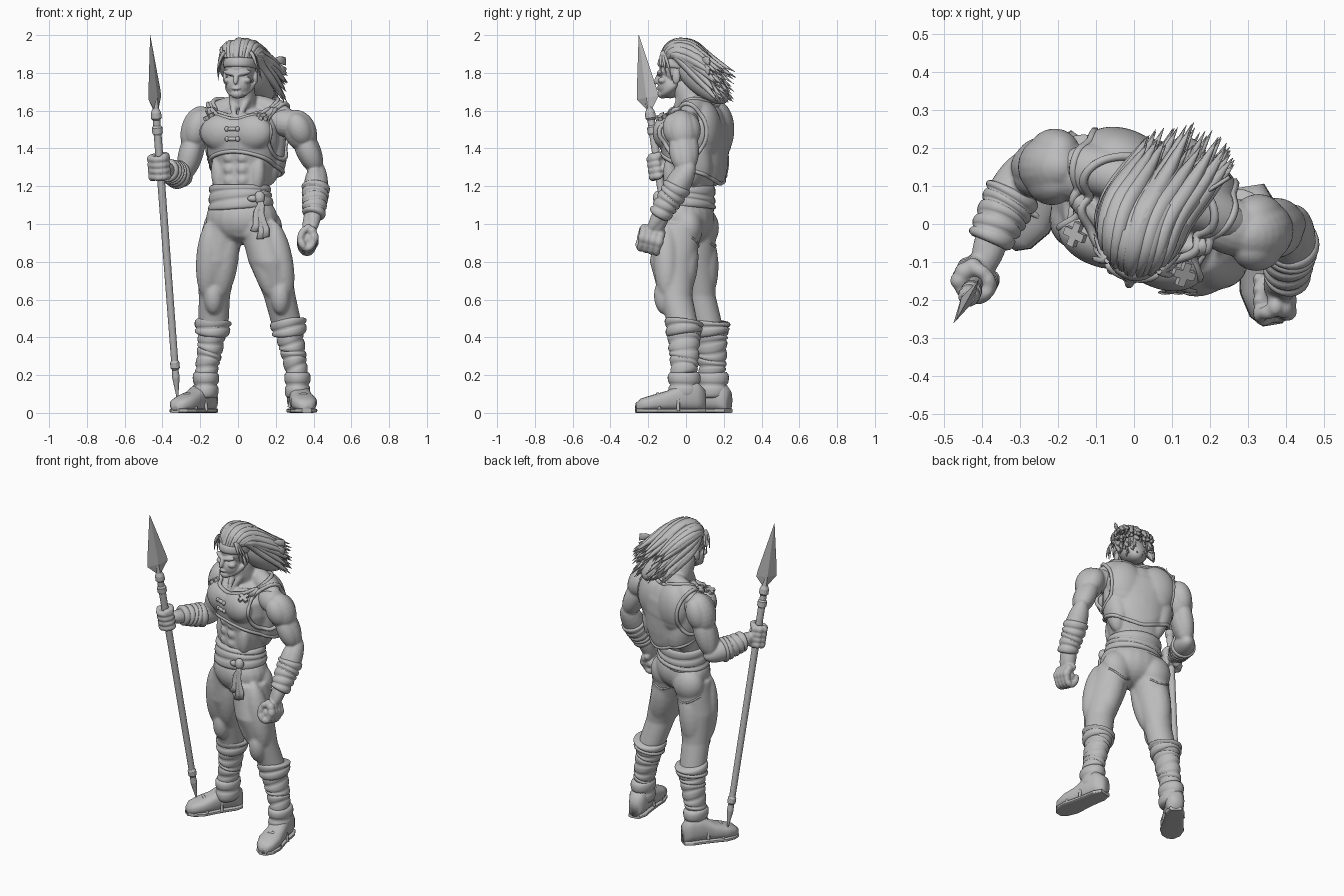
import bpy, bmesh, math, random
from mathutils import Matrix, Vector as V
from mathutils.bvhtree import BVHTree

cube = bpy.data.objects.get("Cube")
if cube:
    bpy.data.objects.remove(cube, do_unlink=True)
random.seed(4)
SIDES = (-1, 1)
grey = bpy.data.materials.new("plain grey")
grey.use_nodes = True
grey.diffuse_color = (.5, .5, .5, 1)
grey.node_tree.nodes["Principled BSDF"].inputs["Base Color"].default_value = grey.diffuse_color


def finish(name, bm, matrix=Matrix(), smooth=True):
    bmesh.ops.recalc_face_normals(bm, faces=bm.faces)
    for face in bm.faces:
        face.smooth = smooth
    mesh = bpy.data.meshes.new(name)
    bm.to_mesh(mesh)
    bm.free()
    mesh.materials.append(grey)
    ob = bpy.data.objects.new(name, mesh)
    bpy.context.scene.collection.objects.link(ob)
    ob.matrix_world = matrix
    return ob


def evaluated(ob):
    bpy.context.view_layer.update()
    return bpy.data.meshes.new_from_object(ob.evaluated_get(bpy.context.evaluated_depsgraph_get()))


def fuse(name, bm, voxel=.008, matrix=Matrix(), passes=4):
    """Blend overlapping solids into one smooth skin."""
    ob = finish(name, bm, matrix)
    remesh = ob.modifiers.new("blend", 'REMESH')
    remesh.mode, remesh.voxel_size, remesh.use_smooth_shade = 'VOXEL', voxel, True
    ob.modifiers.new("soften", 'SMOOTH').iterations = passes
    mesh = evaluated(ob)
    ob.modifiers.clear()
    ob.data = mesh
    if not mesh.materials:
        mesh.materials.append(grey)
    return ob


def frame(a, b, hint=(1, 0, 0)):
    """Matrix at a with z towards b and x near the hint."""
    z = (V(b) - V(a)).normalized()
    if abs(z.dot(V(hint).normalized())) > .97:
        hint = (0, 1, 0)
    y = z.cross(V(hint)).normalized()
    m = Matrix((y.cross(z), y, z)).transposed().to_4x4()
    m.translation = V(a)
    return m


def ball(bm, centre, radii, matrix=Matrix()):
    bmesh.ops.create_uvsphere(bm, u_segments=20, v_segments=14, radius=1,
                              matrix=Matrix.Translation(centre) @ matrix @ Matrix.Diagonal((*radii, 1)))


def blob(bm, a, b, r, flat=1):
    a, b = V(a), V(b)
    ball(bm, (a + b) / 2, (r, r * flat, (b - a).length / 2), frame(a, b).to_3x3().to_4x4())


def loft(bm, sections, matrix=Matrix(), n=28, power=1, tilt=0):
    """Skin over (x, y, z, rx, ry) sections."""
    rings = []
    for x, y, z, rx, ry in sections:
        ring = []
        for i in range(n):
            t = math.tau * i / n
            c, s = math.cos(t), math.sin(t)
            p = V((x + rx * math.copysign(abs(c) ** power, c), y + ry * math.copysign(abs(s) ** power, s),
                   z + tilt * math.sin(t + z * 40)))
            ring.append(bm.verts.new(matrix @ p))
        rings.append(ring)
    for low, high in zip(rings, rings[1:]):
        for i in range(n):
            bm.faces.new((low[i - 1], low[i], high[i], high[i - 1]))
    bm.faces.new(rings[0])
    bm.faces.new(rings[-1])


def sleeve(name, a, b, ra, rb, bands, flat=1, tilt=.008, hint=(1, 0, 0), bulge=.011, matrix=Matrix()):
    """Wrapped cloth: a tapered tube with one bulge per band."""
    bm, steps, length = bmesh.new(), bands * 6, (V(b) - V(a)).length
    sections = []
    for i in range(steps + 1):
        t = i / steps
        r = ra + (rb - ra) * t + bulge * abs(math.sin(math.pi * bands * t)) ** .5
        sections.append((0, 0, length * t, r, r * flat))
    loft(bm, sections, frame(a, b, hint), tilt=tilt)
    return finish(name, bm, matrix)


def tube(name, splines, radius, cyclic=False, matrix=Matrix()):
    curve = bpy.data.curves.new(name, 'CURVE')
    curve.dimensions, curve.bevel_depth, curve.bevel_resolution = '3D', radius, 1
    curve.resolution_u = 4
    for points in splines:
        sp = curve.splines.new('NURBS')
        sp.points.add(len(points) - 1)
        for p, (co, r) in zip(sp.points, points):
            p.co, p.radius = (*co, 1), r
        sp.use_cyclic_u, sp.use_endpoint_u, sp.order_u = cyclic, not cyclic, 3
    temp = bpy.data.objects.new(name, curve)
    bpy.context.scene.collection.objects.link(temp)
    bm = bmesh.new()
    bm.from_mesh(evaluated(temp))
    bpy.data.objects.remove(temp)
    return finish(name, bm, matrix)


def ribbon(name, a, b, width, matrix=Matrix(), hint=(1, 0, 0)):
    bm, length = bmesh.new(), (V(b) - V(a)).length
    loft(bm, [(.006 * math.sin(k * 2), 0, length * k / 5, width * (.6 + k / 12), .006) for k in range(6)],
         frame(a, b, hint), n=12)
    finish(name, bm, matrix)


# Torso, turned to its right
TURN = Matrix.Translation((.035, .05, 0)) @ Matrix.Rotation(math.radians(-20), 4, 'Z')
bm = bmesh.new()
loft(bm, [(-.01, -.04, 1.06, .16, .125), (-.01, -.037, 1.2, .148, .118), (0, -.01, 1.32, .168, .138),
          (0, -.005, 1.43, .196, .165), (0, 0, 1.52, .195, .155), (0, .02, 1.58, .165, .11), (0, .03, 1.62, .1, .07)],
     power=.88)
blob(bm, (0, .06, 1.46), (0, -.12, 1.86), .072)
ball(bm, (0, -.13, 1.48), (.07, .05, .075))
ball(bm, (0, .095, 1.46), (.09, .06, .16))
for s in SIDES:
    ball(bm, (s * .085, -.125, 1.485), (.105, .062, .085))
    ball(bm, (s * .1, .085, 1.5), (.11, .075, .14))
    blob(bm, (s * .16, .05, 1.6), (s * .12, .03, 1.2), .07)
    blob(bm, (s * -.02, .045, 1.66), (s * .28, .03, 1.55), .06)
    blob(bm, (s * .01, -.125, 1.555), (s * .2, -.04, 1.6), .022)
    blob(bm, (s * .01, -.13, 1.56), (s * .065, -.03, 1.73), .02)
    for z in (1.23, 1.29, 1.35):
        ball(bm, (s * .036, -.135, z), (.034, .03, .032))
    blob(bm, (s * .12, -.1, 1.36), (s * .1, -.1, 1.16), .04)
torso = fuse("torso", bm, matrix=TURN, passes=9)

# Sleeveless vest shaped over the torso
CORE = V((0, 0, 1.45))
HOLES = [(V((0, -.2, 1)).normalized(), .77)] + [(V((s, 0, .12)).normalized(), .6) for s in SIDES]


def hem(angle):
    return 1.3 - .085 * math.sin(angle)


def flare(p):
    """Lower back of the vest hangs away from the waist."""
    return V((0, max(0, 1.42 - p.z) * .25 * min(1, max(0, p.y * 10)), 0))


def covered(p):
    d = (p - CORE).normalized()
    return p.z > hem(math.atan2(p.y, p.x)) and all(d.angle(axis) > size for axis, size in HOLES)


bm = bmesh.new()
bm.from_mesh(torso.data)
tree = BVHTree.FromBMesh(bm)
bmesh.ops.delete(bm, geom=[f for f in bm.faces if not covered(f.calc_center_median())], context='FACES')
for _ in range(6):
    bmesh.ops.smooth_vert(bm, verts=bm.verts, factor=.5, use_axis_x=True, use_axis_y=True, use_axis_z=True)
bm.normal_update()
for v in bm.verts:
    v.co += v.normal * .013 + flare(v.co)
vest = finish("vest", bm, TURN)
vest.modifiers.new("thickness", 'SOLIDIFY').thickness = .016


def on_torso(direction):
    d = V(direction).normalized()
    hit, normal = tree.ray_cast(CORE + d, -d)[:2]
    return hit, normal


# Raised edges of the vest
for label, (axis, size) in zip(("neck", "right_arm", "left_arm"), HOLES):
    turn = frame((0, 0, 0), axis).to_3x3()
    loop = []
    for i in range(40):
        t = math.tau * i / 40
        d = turn @ V((math.sin(size) * math.cos(t), math.sin(size) * math.sin(t), math.cos(size)))
        loop.append((on_torso(d)[0] + d * .01, 1))
    tube(label + "_trim", [loop], .012, True, TURN)
loop = []
for i in range(48):
    t = math.tau * i / 48
    d, height = V((math.cos(t), math.sin(t), 0)), V((0, 0, hem(t)))
    hit = tree.ray_cast(d + height, -d)[0]
    loop.append((hit + d * .01 + flare(hit), 1))
tube("vest_hem", [loop], .012, True, TURN)

# Strap buckles and chest toggles
bm = bmesh.new()
for s in SIDES:
    hit, normal = on_torso((s * .14, -.13, .1))
    m = frame(hit + normal * .018, hit + normal)
    for shape in ((.02, .065, .02), (.06, .022, .02)):
        bmesh.ops.create_cube(bm, size=1, matrix=m @ Matrix.Diagonal((*shape, 1)))
finish("strap_buckles", bm, TURN, smooth=False)
bm = bmesh.new()
for rise in (0, .045):
    hit = on_torso((0, -.15, rise))[0] + V((0, -.016, 0))
    blob(bm, hit - V((.036, 0, 0)), hit + V((.036, 0, 0)), .011)
    for s in SIDES:
        ball(bm, hit + V((s * .03, 0, 0)), (.012, .012, .014))
finish("chest_toggles", bm, TURN)


# Arms with gripping hands
def hand(bm, matrix):
    def arc(z, r, start, stop, thick, parts=4):
        pts = []
        for k in range(parts + 1):
            t = math.radians(start + (stop - start) * k / parts)
            pts.append(matrix @ V((r * math.cos(t), r * math.sin(t), z)))
        for p, q in zip(pts, pts[1:]):
            reach = (q - p) * .35
            blob(bm, p - reach, q + reach, thick)
    for k in range(4):
        arc(-.048 + .032 * k, .042, 170, 370, .0195)
        arc(-.048 + .032 * k, .045, 80, 190, .025, 3)
    arc(.06, .04, 90, -60, .019, 3)
    ball(bm, matrix.translation, (.042, .042, .06), matrix.to_quaternion().to_matrix().to_4x4())


def arm(name, shoulder, elbow, wrist, back, grip):
    s, e, w, back = V(shoulder), V(elbow), V(wrist), V(back)
    bm = bmesh.new()
    out = (e - s) * .2
    blob(bm, s - out * 1.5, s + out * 2.8, .086)
    for side in SIDES:
        blob(bm, s - out * 1.2 + back * side * .04, s + out * 2.2 + back * side * .03, .066)
    blob(bm, s + (s - V((.04, .06, 1.57))) * .2, s.lerp(V((.04, .06, 1.57)), .6), .075)
    blob(bm, s, e + out * .3, .066)
    blob(bm, s + out - back * .03, e - back * .022, .056)
    blob(bm, s + out * .5 + back * .035, e + back * .01, .055)
    blob(bm, e + (e - w) * .2, w, .066)
    blob(bm, e - out * .6 - back * .02, e + (w - e) * .8, .05)
    blob(bm, e, w + (w - e) * .3, .046)
    blob(bm, e.lerp(w, .6), grip.translation, .042)
    hand(bm, grip)
    fuse(name, bm, .006, passes=4)
    sleeve(name + "_bracer", e.lerp(w, .3), e.lerp(w, .95), .066, .05, 5)


FOOT, TIP = V((-.32, .03, .07)), V((-.465, -.25, 2))
SPEAR = frame(FOOT, TIP, (.035, .06, 0))
grip = frame(FOOT, TIP)
grip.translation = FOOT.lerp(TIP, .637)
arm("right_arm", (-.205, .15, 1.535), (-.285, .15, 1.245), (-.385, -.06, 1.29), (.1, 1, 0), grip)
grip = Matrix(((-.9, 0, 0, .365), (0, .3, -.9, -.188), (0, 1.3, .25, .91), (0, 0, 0, 1)))
arm("left_arm", (.315, -.025, 1.525), (.418, .005, 1.28), (.4, -.15, 1.03), (0, 1, 0), grip)

# Spear
bm = bmesh.new()
shaft = [(0, .003), (.12, .02), (.16, .017), (.17, .025), (.2, .025), (.21, .019), (1.42, .021), (1.43, .028),
         (1.46, .028), (1.47, .02), (1.5, .02), (1.51, .029), (1.54, .027), (1.56, .018), (1.62, .014)]
loft(bm, [(0, 0, d, r, r) for d, r in shaft], SPEAR, n=16)
finish("spear_shaft", bm, smooth=False)
bm = bmesh.new()
loft(bm, [(0, 0, 1.56, .018, .018), (0, 0, 1.62, .067, .016), (0, 0, 1.66, .062, .014), (0, 0, 1.955, .001, .001)],
     SPEAR, n=4)
finish("spear_blade", bm, smooth=False)

# Trousers with folds at groin and knee
bm = bmesh.new()
hips = Matrix.Rotation(math.radians(-20), 4, 'Z')
ball(bm, (.02, .0, 1.03), (.195, .145, .14), hips)
loft(bm, [(-.075, .04, 1.0, .11, .12), (-.11, .045, .8, .108, .11), (-.125, .075, .62, .083, .082),
          (-.13, .115, .46, .08, .08)])
loft(bm, [(.115, -.035, 1.0, .11, .125), (.165, -.07, .8, .11, .122), (.22, -.055, .62, .085, .088),
          (.26, -.015, .46, .08, .08)])
for hip, knee in (((-.09, .03, 1.04), (-.13, .045, .58)), ((.13, -.055, 1.04), (.225, -.09, .58))):
    h, k = V(hip), V(knee)
    for s in SIDES:
        blob(bm, h + V((s * .05, -.05, -.02)), k + V((s * .035, -.01, .02)), .07)
        blob(bm, k + V((s * .06, -.045, .16)), k + V((s * -.02, -.05, .02)), .018)
    blob(bm, V((.02, -.1, .93)), h + V((0, -.1, -.04)), .022)
    blob(bm, h + V((0, .07, -.08)), k + V((0, .05, 0)), .075)
    blob(bm, k + V((0, -.04, .12)), k + V((0, -.02, -.06)), .05)
    ball(bm, h + V((.005, .065, -.06)), (.1, .08, .105))
trousers = fuse("trousers", bm, .009, passes=6)

# Seams below the seat
bm = bmesh.new()
bm.from_mesh(trousers.data)
cloth = BVHTree.FromBMesh(bm)
bm.free()
for side, start, stop in (("right", -.18, -.02), ("left", .22, .08)):
    loop = []
    for i in range(9):
        t = i / 8
        hit = cloth.ray_cast(V((start + (stop - start) * t, 1, .93 - .05 * math.sin(t * 2.5))), V((0, -1, 0)))[0]
        if hit:
            loop.append((hit, 1))
    tube(side + "_seat_seam", [loop], .006)

# Waist sash with knot and hanging tails
across = hips @ V((1, 0, 0))
sleeve("sash", (.015, .005, 1.08), (.01, .015, 1.205), .168, .154, 3, .84, .01, across)
bm = bmesh.new()
ball(bm, (.115, -.15, 1.14), (.028, .025, .035))
ball(bm, (.08, -.15, 1.135), (.03, .018, .018))
finish("sash_knot", bm)
for x, z in ((.085, .96), (.12, .92), (.15, .93)):
    ribbon("sash_tail", (.115, -.16, 1.14), (x, -.18, z), .019)


# Boots with shin wraps
def boot(side, heel, toe, ankle, knee):
    heel, toe, ankle, knee = V(heel), V(toe), V(ankle), V(knee)
    d = toe - heel
    place = Matrix.Translation(heel) @ Matrix.Rotation(math.atan2(d.x, -d.y), 4, 'Z')
    lay = place @ Matrix.Rotation(math.pi / 2, 4, 'X')
    size = d.length / .37
    outline = [(0, .035, .11), (.05, .056, .16), (.12, .056, .15), (.2, .061, .105), (.27, .07, .085),
               (.335, .054, .065), (.365, .024, .04)]
    bm = bmesh.new()
    loft(bm, [(0, h / 2 + .012, t * size, w, h / 2) for t, w, h in outline], lay, power=.75)
    finish(side + "_shoe", bm)
    bm = bmesh.new()
    loft(bm, [(0, .012, t * size, w + .002, .012) for t, w, h in outline], lay, power=.45)
    finish(side + "_sole", bm, smooth=False)
    for t, h in ((.15, .145), (.25, .1)):
        loop = [(lay @ V((.06 * math.cos(a / 2), .01 + h * .94 * math.sin(a / 2), t * size)), 1) for a in range(7)]
        tube(side + "_shoe_strap", [loop], .009)
    sleeve(side + "_ankle_cuff", ankle - V((0, 0, .12)), ankle + V((0, 0, .015)), .055, .06, 2, 1.25, .002)
    sleeve(side + "_shin_wrap", ankle, knee, .051, .07, 6, 1.2, .014, bulge=.008)
    sleeve(side + "_knee_cuff", ankle.lerp(knee, .82), knee + V((0, 0, .03)), .08, .089, 2, 1.05, .012)


boot("left", (.305, .1, 0), (.365, -.27, 0), (.315, -.01, .2), (.265, -.01, .46))
boot("right", (-.135, .225, 0), (-.335, -.06, 0), (-.17, .14, .2), (-.13, .132, .46))

# Head
HEAD = Matrix.Translation((.01, -.05, 1.78)) @ Matrix.Rotation(math.radians(-12), 4, 'Z')
bm = bmesh.new()
ball(bm, (0, .01, .05), (.083, .103, .105))
ball(bm, (0, -.035, -.045), (.066, .066, .07))
ball(bm, (0, -.075, -.092), (.034, .027, .024))
blob(bm, (0, -.085, .025), (0, -.118, -.042), .014)
ball(bm, (0, -.098, -.062), (.024, .011, .009))
for s in SIDES:
    blob(bm, (s * .002, -.098, .012), (s * .075, -.07, .028), .014)
    ball(bm, (s * .05, -.065, -.02), (.024, .026, .018))
    blob(bm, (s * .075, .02, -.035), (s * .02, -.08, -.1), .022)
    ball(bm, (s * .083, .015, -.005), (.012, .022, .034))
fuse("head", bm, .005, HEAD, 3)
sleeve("headband", (0, .008, .045), (0, .012, .095), .084, .08, 1, 1.24, 0, bulge=.007, matrix=HEAD)
for z in (.085, .03):
    ribbon("headband_tail", (.07, .09, .07), (.2, .22, z), .022, HEAD, (0, 0, 1))

# Swept-back hair, falling behind the neck
bm = bmesh.new()
ball(bm, (0, .035, .09), (.094, .11, .1))
blob(bm, (-.01, -.01, .11), (.09, .29, -.13), .09, .9)
finish("hair_mass", bm, HEAD)
locks = []
for i in range(100):
    s, k, r = random.uniform(-1, 1), random.random(), random.random()
    w = math.sqrt(1 - s * s)
    path = [(s * .085, -.085 * w + .03 * k, .1), (s * .1, .01 - .06 * w, .11 + .075 * w),
            (s * .108, .08, .11 + .085 * w - .09 * k), (s * .115 + .04, .17, .08 + .04 * w - .13 * k),
            (s * .125 + .08, .25 + .09 * r * w, .04 - .18 * k)]
    locks.append(list(zip(path, (.4, .8, 1, 1, .03))))
for s in SIDES:
    for k in range(3):
        path = [(s * .07, -.06, .13), (s * .1, -.07 + k * .02, .1), (s * (.11 + k * .004), -.06 + k * .03, .02 - k * .02)]
        locks.append(list(zip(path, (.4, .4, .03))))
tube("hair_locks", locks, .026, matrix=HEAD)
